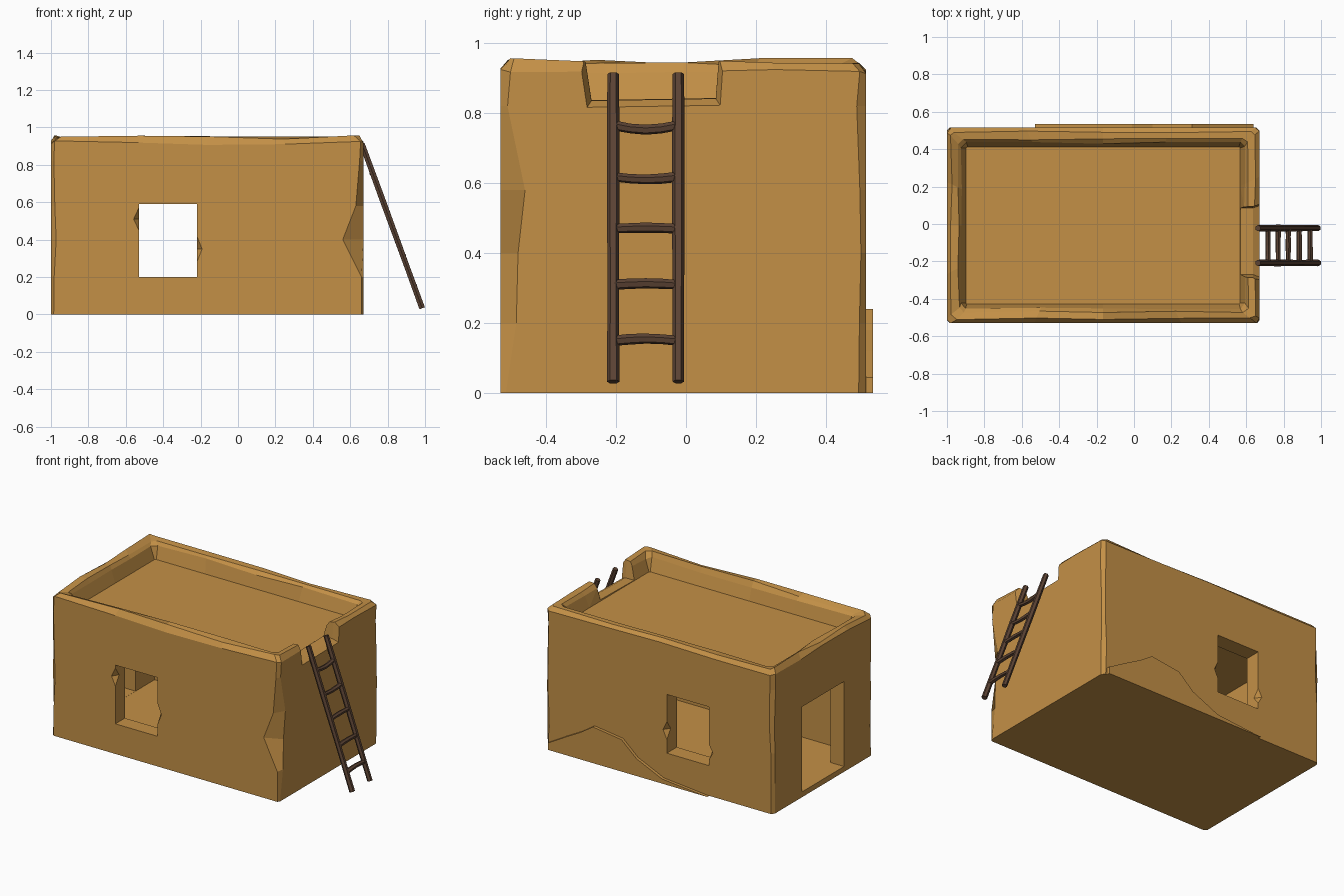
import bpy, bmesh, math, random
from mathutils import Vector

if "Cube" in bpy.data.objects:
    bpy.data.objects.remove(bpy.data.objects["Cube"])

random.seed(7)


def material(name, rgb):
    m = bpy.data.materials.new(name)
    m.diffuse_color = (*rgb, 1)
    m.use_nodes = True
    m.node_tree.nodes["Principled BSDF"].inputs["Base Color"].default_value = m.diffuse_color
    return m


MUD = material("mud_plaster", (0.55, 0.28, 0.062))
WOOD = material("dark_wood", (0.105, 0.056, 0.034))


def loft(name, loops, mat):
    """Skin a stack of equal-length closed loops and cap both ends."""
    bm = bmesh.new()
    rings = [[bm.verts.new(p) for p in loop] for loop in loops]
    n = len(rings[0])
    for a, b in zip(rings, rings[1:]):
        for i in range(n):
            j = (i + 1) % n
            bm.faces.new((a[i], a[j], b[j], b[i]))
    bm.faces.new(rings[0][::-1])
    bm.faces.new(rings[-1])
    bmesh.ops.recalc_face_normals(bm, faces=bm.faces)
    me = bpy.data.meshes.new(name)
    bm.to_mesh(me)
    bm.free()
    me.materials.append(mat)
    ob = bpy.data.objects.new(name, me)
    bpy.context.collection.objects.link(ob)
    return ob


def box(name, x, y, z):
    rect = [(x[0], y[0]), (x[1], y[0]), (x[1], y[1]), (x[0], y[1])]
    return loft(name, [[(*p, h) for p in rect] for h in z], MUD)


def chip(x, y, z, rx, ry, rz):
    """Small diamond that knocks a chip out of an edge."""
    eps = 0.0005
    ring = [(rx, 0), (0, ry), (-rx, 0), (0, -ry)]
    return loft("chip_cutter", [[(x + a * k, y + b * k, z + h) for a, b in ring]
                                for k, h in ((eps, -rz), (1, 0), (eps, rz))], MUD)


def cut(ob, cutter):
    mod = ob.modifiers.new("cut", 'BOOLEAN')
    mod.operation = 'DIFFERENCE'
    mod.solver = 'EXACT'
    mod.object = cutter
    bpy.context.view_layer.objects.active = ob
    bpy.ops.object.modifier_apply(modifier=mod.name)
    bpy.data.objects.remove(cutter, do_unlink=True)


# House shell: stacked loops with worn corners and an uneven parapet
X0, X1, Y0, Y1 = -1.0, 0.67, -0.53, 0.515
FRACS = (0.28, 0.5, 0.75)


def house_loop(z, inset, jz=0.0, ji=0.0, dent=None, wear=(0.012, 0.03)):
    c = [Vector((X0 + inset, Y0 + inset, z)), Vector((X1 - inset, Y0 + inset, z)),
         Vector((X1 - inset, Y1 - inset, z)), Vector((X0 + inset, Y1 - inset, z))]
    worn = [[random.uniform(*wear), random.uniform(*wear)] for _ in c]
    if dent:
        worn[1] = dent                        # deeper wear on front right corner
    pts = []
    for i in range(4):
        a, b = c[i], c[(i + 1) % 4]
        d = (b - a).normalized()
        inward = Vector((-d.y, d.x, 0))
        side = [a + d * worn[i][1]] + [a.lerp(b, f) for f in FRACS]
        side.append(b - d * worn[(i + 1) % 4][0])
        for p in side:
            pts.append(p + inward * random.uniform(-ji, ji)
                       + Vector((0, 0, random.uniform(-jz, jz))))
    return pts


house = loft("house_walls", [
    house_loop(0.0, 0, dent=(0.01, 0.015)),
    house_loop(0.2, 0, dent=(0.01, 0.045)),
    house_loop(0.4, 0, dent=(0.11, 0.05)),
    house_loop(0.58, 0, dent=(0.04, 0.07)),
    house_loop(0.82, 0, dent=(0.02, 0.02)),
    house_loop(0.918, 0, jz=0.012),
    house_loop(0.946, 0.024, jz=0.012, ji=0.006),
    house_loop(0.944, 0.062, jz=0.01, ji=0.006),
    house_loop(0.918, 0.08, jz=0.008, ji=0.006),
    house_loop(0.835, 0.102, wear=(0.004, 0.01)),
], MUD)

# Room, windows and doorway
cut(house, box("room_cutter", (-0.9, 0.57), (-0.43, 0.41), (0.035, 0.76)))
cut(house, box("front_window_cutter", (-0.53, -0.22), (-0.7, -0.4), (0.2, 0.59)))
cut(house, box("back_window_cutter", (-0.53, -0.22), (0.38, 0.7), (0.2, 0.59)))
cut(house, box("door_cutter", (-1.2, -0.85), (-0.23, 0.21), (0.0355, 0.6)))

# Roof access notch above the ladder
cut(house, loft("notch_cutter", [
    [(x, -0.27 - s, z), (x, 0.085 + s, z + 0.006), (x, 0.105 + s, 1.1), (x, -0.31 - s, 1.1)]
    for x, z, s in ((0.55, 0.838, 0), (0.635, 0.836, 0), (0.69, 0.806, 0.02))], MUD))

# Chips on the window edges
for x, y, z, rz in ((-0.53, Y0, 0.51, 0.06), (-0.22, Y0, 0.35, 0.07),
                    (-0.22, Y1, 0.35, 0.06), (-0.53, Y1, 0.29, 0.05)):
    cut(house, chip(x, y, z, 0.028, 0.04, rz))

# Raised plaster patch low on the back wall
outline = [(0.64, 0.0), (0.64, 0.045), (0.51, 0.12), (0.40, 0.18), (0.31, 0.24), (0.10, 0.212),
           (-0.01, 0.115), (-0.20, 0.03), (-0.40, 0.012), (-0.53, 0.0)]
loft("plaster_patch", [[(x, y, z) for x, z in outline] for y in (0.49, 0.535)], MUD)


# Ladder: worn poles with slightly bowed rungs
def pole(name, pts, r, sides=6):
    pts = [Vector(p) for p in pts]
    axis = (pts[-1] - pts[0]).normalized()
    u = axis.cross(Vector((0.94, 0, 0.34)) if abs(axis.y) > 0.5 else Vector((0, 1, 0))).normalized()
    v = axis.cross(u)
    loops = []
    for p in pts:
        k = r * random.uniform(0.92, 1.08)
        loops.append([p + (u * math.cos(t) + v * math.sin(t)) * k
                      for t in (math.tau * (i + 0.5) / sides for i in range(sides))])
    return loft(name, loops, WOOD)


def ladder_x(z):
    return 0.984 - (z - 0.035) * 0.366


for name, y in (("ladder_rail_left", -0.208), ("ladder_rail_right", -0.022)):
    pole(name, [(ladder_x(z), y, z) for z in (0.033, 0.3, 0.62, 0.912)], 0.0175)

for i, (z, bow) in enumerate(((0.15, 0.006), (0.31, 0.004), (0.47, 0.003),
                              (0.618, -0.007), (0.765, -0.012))):
    pole(f"ladder_rung_{i + 1}",
         [(ladder_x(z), -0.205 + 0.18 * t, z + bow * math.sin(math.pi * t))
          for t in (0, 0.25, 0.5, 0.75, 1)], 0.0145)
